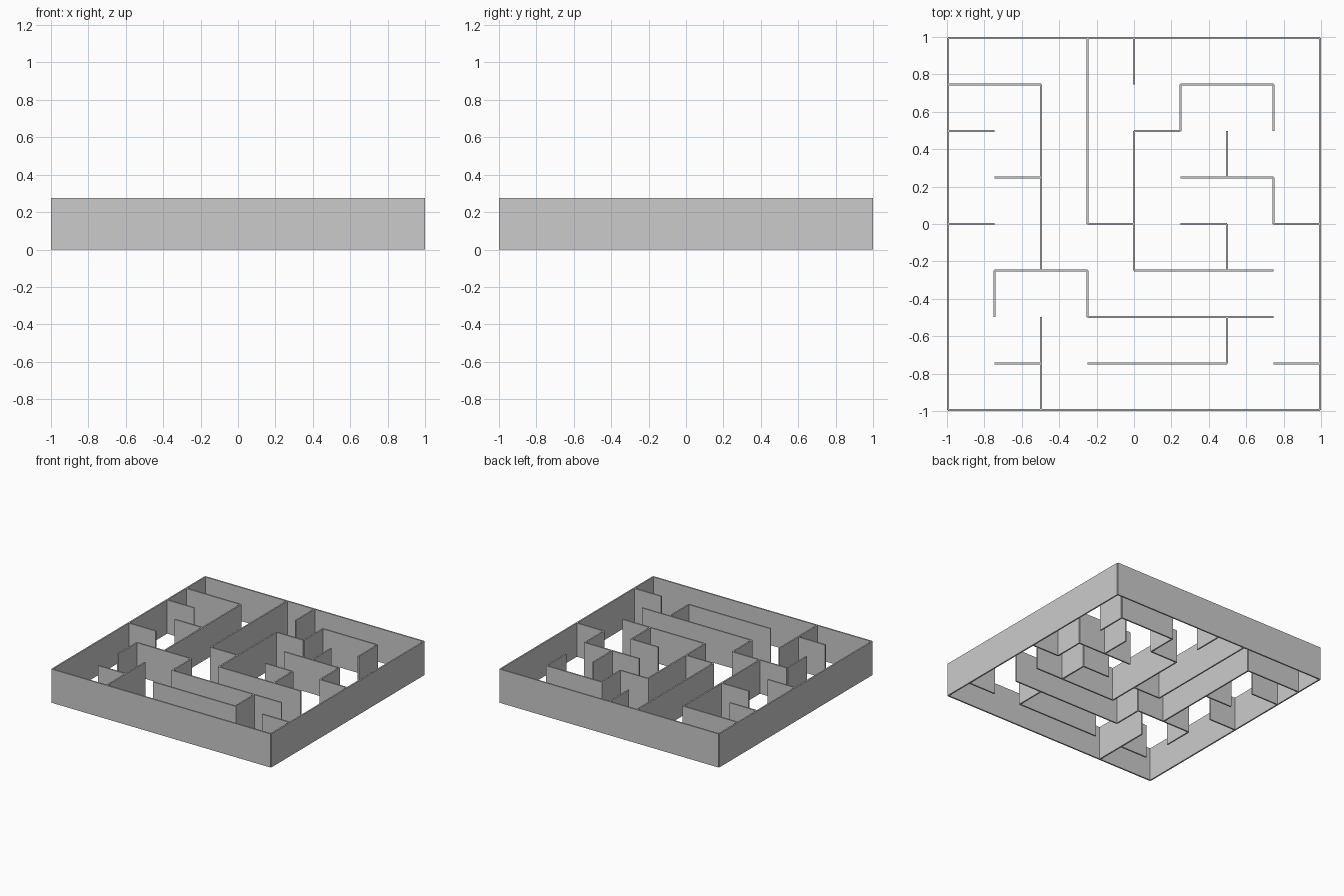
import bpy
import bmesh
from mathutils import Matrix

if "Cube" in bpy.data.objects:
    bpy.data.objects.remove(bpy.data.objects["Cube"])

N = 8            # cells per side
T = 0.012        # wall thickness
H = 0.276        # wall height
PITCH = (2 - T) / N


def grid(i):
    return (i - N / 2) * PITCH


def build_walls(name, horizontals, verticals):
    """One box per straight run; ends lie on the grid points."""
    bm = bmesh.new()

    def box(cx, cy, sx, sy):
        m = Matrix.Translation((cx, cy, H / 2)) @ Matrix.Diagonal((sx, sy, H, 1))
        bmesh.ops.create_cube(bm, size=1, matrix=m)

    for row, a, b in horizontals:
        box((grid(a) + grid(b)) / 2, grid(row), (b - a) * PITCH, T)
    for col, a, b in verticals:
        box(grid(col), (grid(a) + grid(b)) / 2, T, (b - a) * PITCH)
    mesh = bpy.data.meshes.new(name)
    bm.to_mesh(mesh)
    bm.free()
    obj = bpy.data.objects.new(name, mesh)
    bpy.context.collection.objects.link(obj)
    return obj


# Outer frame
build_walls("outer_walls", [(0, 0, N), (N, 0, N)], [(0, 0, N), (N, 0, N)])

# Inner maze: (grid line, start, end), counted from the front left corner
across = [(7, 0, 2), (7, 5, 7), (6, 0, 1), (6, 4, 5), (5, 1, 2), (5, 5, 7),
          (4, 0, 1), (4, 3, 4), (4, 5, 6), (4, 7, 8), (3, 1, 3), (3, 4, 7),
          (2, 3, 7), (1, 1, 2), (1, 3, 6), (1, 7, 8)]
along = [(1, 2, 3), (2, 3, 7), (2, 0, 2), (3, 4, 8), (3, 2, 3), (4, 7, 8),
         (4, 3, 6), (5, 6, 7), (6, 5, 6), (6, 3, 4), (6, 1, 2), (7, 6, 7),
         (7, 4, 5)]
build_walls("maze_walls", across, along)
